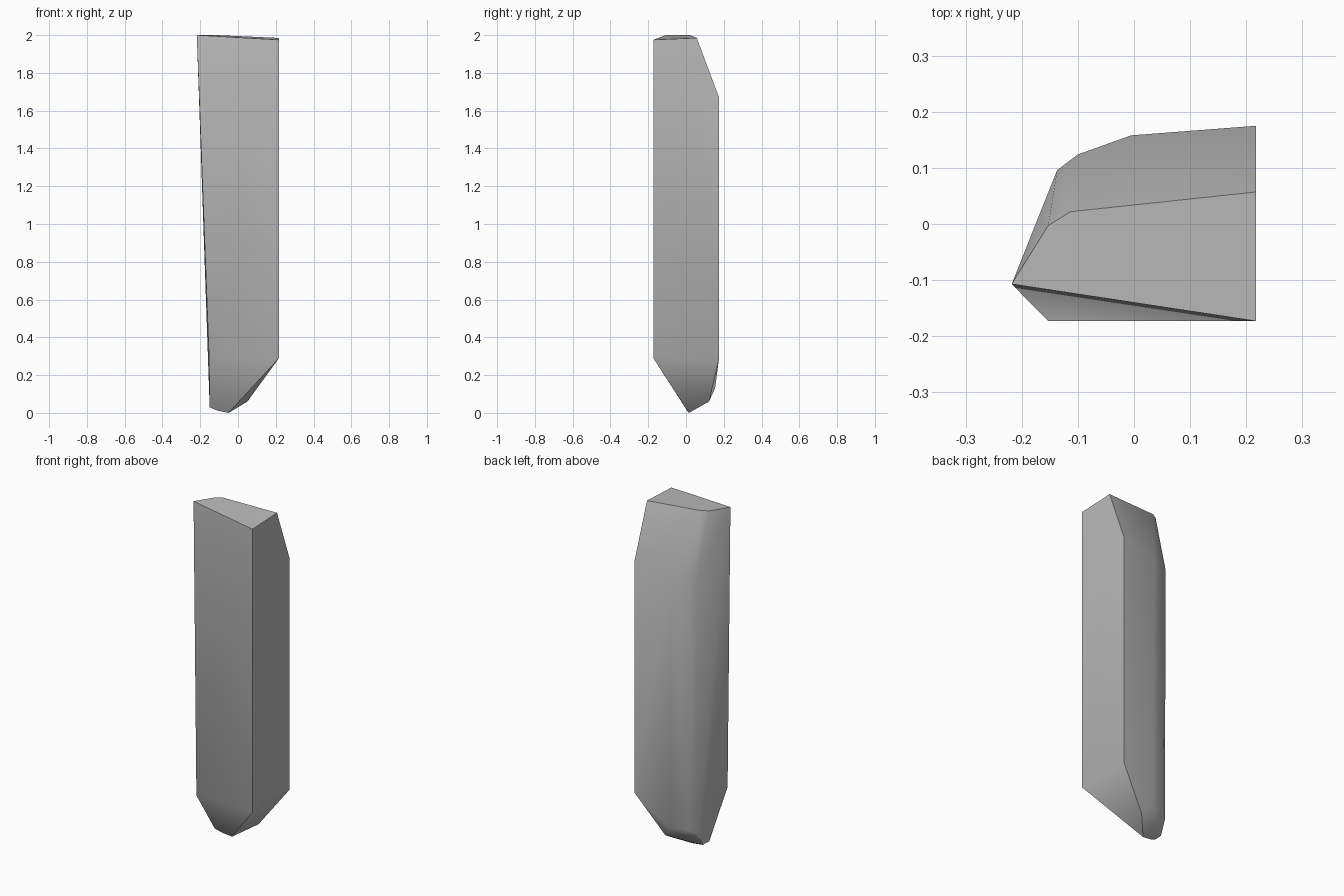
import bpy
import bmesh
import math

default_cube = bpy.data.objects.get("Cube")
if default_cube:
    bpy.data.objects.remove(default_cube, do_unlink=True)

# One flat stone colour
stone = bpy.data.materials.new("stone_grey")
stone.use_nodes = True
colour = (0.5, 0.5, 0.5, 1.0)
stone.diffuse_color = colour
stone.node_tree.nodes["Principled BSDF"].inputs["Base Color"].default_value = colour

RIGHT, FRONT, BACK = 0.217, -0.173, 0.175
CHIN = 0.29

# Slanted crown, leaning outwards on one side
crown = [(-0.218, -0.107, 2.0), (RIGHT, FRONT, 1.975), (RIGHT, 0.057, 1.985),
         (-0.113, 0.022, 2.0), (-0.153, -0.003, 2.0)]

# Shoulder where the rounded back bevels towards the crown
shoulder = [(RIGHT, BACK, 1.67), (-0.005, 0.158, 1.63),
            (-0.1, 0.124, 1.62), (-0.137, 0.096, 1.64)]

# Lower rim of the shaft
rim = [(-0.153, FRONT, CHIN), (RIGHT, FRONT, CHIN), (RIGHT, BACK, CHIN),
       (0.0, 0.154, 0.13), (-0.1, 0.122, 0.13), (-0.137, 0.094, 0.11)]

# Blunt tip
tip = [(0.05, 0.122, 0.06), (-0.05, 0.015, 0.0), (-0.11, 0.006, 0.012),
       (-0.15, -0.005, 0.03), (-0.145, 0.05, 0.028)]

# Wrap the rings in one faceted skin
bm = bmesh.new()
for ring in (crown, shoulder, rim, tip):
    for point in ring:
        bm.verts.new(point)
bmesh.ops.convex_hull(bm, input=bm.verts[:])
loose = [v for v in bm.verts if not v.link_faces]
bmesh.ops.delete(bm, geom=loose, context='VERTS')
bmesh.ops.dissolve_limit(bm, angle_limit=math.radians(0.5),
                         verts=bm.verts[:], edges=bm.edges[:])
bmesh.ops.recalc_face_normals(bm, faces=bm.faces[:])

mesh = bpy.data.meshes.new("stone_shard")
bm.to_mesh(mesh)
bm.free()
mesh.materials.append(stone)
shard = bpy.data.objects.new("stone_shard", mesh)
bpy.context.collection.objects.link(shard)

# Soft back, crisp outer edges
bpy.ops.object.select_all(action='DESELECT')
shard.select_set(True)
bpy.context.view_layer.objects.active = shard
bpy.ops.object.shade_smooth_by_angle(angle=math.radians(45))
